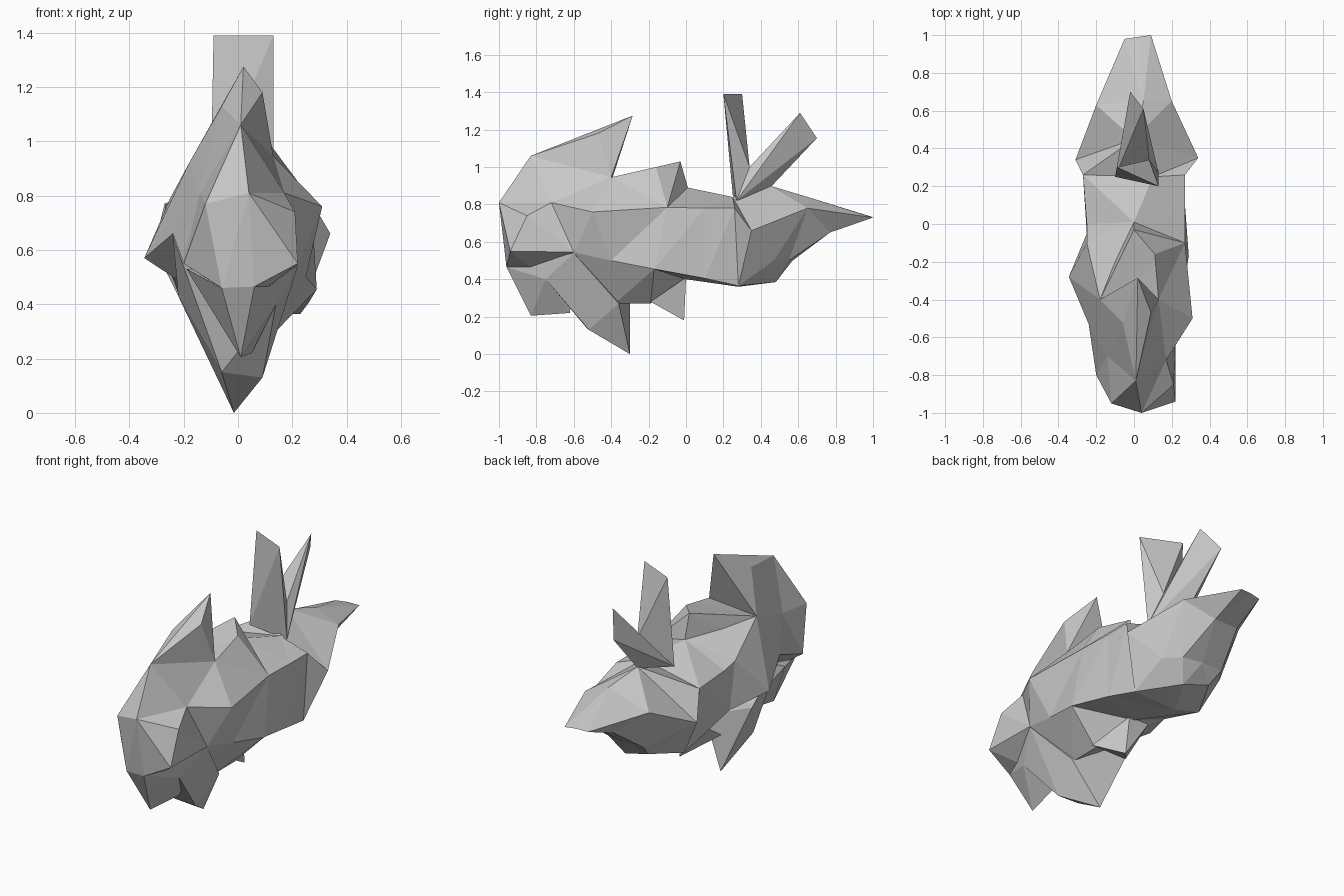
import bpy
import bmesh

default_cube = bpy.data.objects.get("Cube")
if default_cube:
    bpy.data.objects.remove(default_cube, do_unlink=True)

# One plain grey for the whole faceted shape
stone = bpy.data.materials.new("light grey stone")
stone.use_nodes = True
stone_colour = (.58, .58, .58, 1)
stone.diffuse_color = stone_colour
stone.node_tree.nodes["Principled BSDF"].inputs["Base Color"].default_value = stone_colour


def finish_part(name, bm):
    """Turn a bmesh into a flat shaded grey object."""
    bmesh.ops.triangulate(bm, faces=bm.faces[:], quad_method='SHORT_EDGE')
    bmesh.ops.recalc_face_normals(bm, faces=bm.faces[:])
    mesh = bpy.data.meshes.new(name)
    bm.to_mesh(mesh)
    bm.free()
    mesh.materials.append(stone)
    part = bpy.data.objects.new(name, mesh)
    bpy.context.scene.collection.objects.link(part)
    return part


def loft_rails(name, rails):
    """Skin a closed body between lengthwise rails, capping both ends."""
    bm = bmesh.new()
    lines = [[bm.verts.new(point) for point in rail] for rail in rails]
    for line, following in zip(lines, lines[1:] + lines[:1]):
        for i in range(len(line) - 1):
            bm.faces.new((line[i], line[i + 1], following[i + 1], following[i]))
    bm.faces.new([line[0] for line in lines])
    bm.faces.new([line[-1] for line in reversed(lines)])
    return finish_part(name, bm)


def faceted_spike(name, tip, base):
    """Wrap the tip corners and the sunken base corners in one solid shard."""
    bm = bmesh.new()
    for point in tip + base:
        bm.verts.new(point)
    hull = bmesh.ops.convex_hull(bm, input=bm.verts[:])
    loose = {v for v in hull["geom_interior"] + hull["geom_unused"]
             if isinstance(v, bmesh.types.BMVert)}
    bmesh.ops.delete(bm, geom=list(loose), context='VERTS')
    return finish_part(name, bm)


# Body rails run from the blunt front to the pointed tail
back_ridge = [(.04, -1, .81), (.01, -.83, 1.06), (.13, -.4, .945), (.11, -.16, 1),
              (0, .01, .89), (.1, .25, .84), (0, .45, .9), (.05, .65, .84), (.02, .99, .735)]
left_shoulder = [(.21, -.85, .74), (.17, -.72, .81), (.31, -.5, .76), (.27, -.1, .785),
                 (.27, .1, .78), (.27, .26, .78), (.34, .35, .66), (.2, .65, .78), (.09, 1, .73)]
left_flank = [(.22, -.94, .55), (.22, -.6, .545), (.25, -.4, .5), (.29, -.17, .455),
              (.26, .1, .405), (.23, .28, .365), (.2, .47, .5), (.12, .55, .5), (.08, .77, .65)]
belly_line = [(.06, -.96, .465), (.03, -.75, .4), (.11, -.38, .27), (.11, -.19, .27),
              (0, 0, .4), (-.05, .28, .36), (.06, .48, .385), (0, .57, .5), (0, .77, .65)]
right_flank = [(-.06, -.95, .46), (-.2, -.8, .55), (-.24, -.53, .66), (-.345, -.28, .57),
               (-.25, -.05, .52), (-.2, .3, .39), (-.1, .5, .43), (-.13, .57, .5), (-.07, .77, .65)]
right_shoulder = [(-.12, -.95, .77), (-.14, -.7, .81), (-.18, -.4, .92), (-.25, -.1, .79),
                  (-.25, 0, .77), (-.27, .26, .77), (-.31, .34, .61), (-.2, .63, .75), (-.05, .98, .73)]
loft_rails("body", [back_ridge, left_shoulder, left_flank,
                    belly_line, right_flank, right_shoulder])

# Shards rising from the back
faceted_spike("front_horn",
              tip=[(.02, -.285, 1.275), (.09, -.47, 1.18), (-.06, -.52, 1.13)],
              base=[(.01, -.83, 1.06), (.04, -.64, 1.04), (.13, -.4, .945),
                    (-.14, -.7, .81), (-.18, -.4, .92)])
faceted_spike("middle_ridge_point",
              tip=[(0, -.03, 1.03)],
              base=[(.11, -.16, 1), (.27, -.1, .785), (0, .01, .89), (-.1, -.2, .9),
                    (.13, -.4, .94), (-.18, -.4, .92)])
faceted_spike("tall_back_spike",
              tip=[(.13, .2, 1.39), (-.09, .3, 1.39)],
              base=[(.13, .27, .82), (-.1, .25, .85), (.08, .34, 1)])
faceted_spike("leaning_back_spike",
              tip=[(.05, .61, 1.29), (-.02, .7, 1.155)],
              base=[(.13, .27, .82), (-.1, .25, .85), (.08, .34, 1), (0, .45, .89)])

# Shards hanging under the belly
faceted_spike("chin_fin",
              tip=[(.01, -.83, .205)],
              base=[(.06, -.96, .465), (-.06, -.95, .46), (.22, -.6, .54), (.14, -.75, .4),
                    (-.19, -.65, .53), (.05, -.62, .22)])
faceted_spike("belly_fin",
              tip=[(-.015, -.3, 0), (.09, -.52, .13), (-.06, -.54, .15)],
              base=[(.22, -.6, .54), (.14, -.75, .4), (.13, -.36, .27),
                    (-.13, -.36, .28), (-.22, -.3, .43), (-.24, -.53, .65)])
faceted_spike("rear_fin",
              tip=[(.05, -.01, .18)],
              base=[(.13, -.19, .28), (-.1, -.19, .28), (.03, 0, .41), (-.1, 0, .41)])
